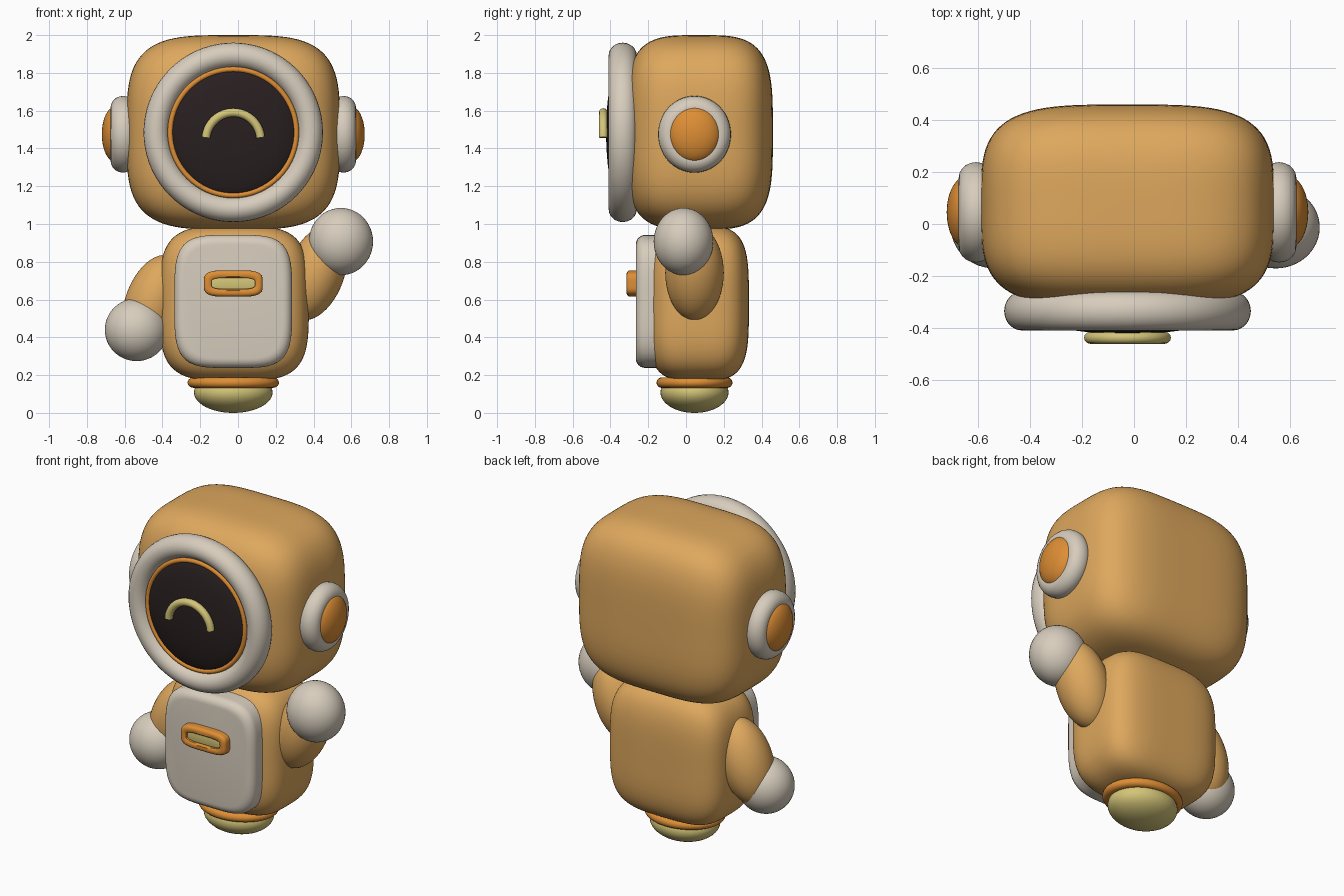
import bpy, bmesh
from math import sin, cos, pi, radians

default = bpy.data.objects.get("Cube")
if default:
    bpy.data.objects.remove(default, do_unlink=True)

MID = -0.025    # x of the symmetry plane
DEEP = 0.045    # y of the side parts and base


def material(name, rgb):
    m = bpy.data.materials.new(name)
    m.use_nodes = True
    m.diffuse_color = (*rgb, 1)
    m.node_tree.nodes["Principled BSDF"].inputs["Base Color"].default_value = (*rgb, 1)
    return m


TAN = material("tan shell", (0.73, 0.39, 0.11))
CREAM = material("cream", (0.68, 0.61, 0.51))
ORANGE = material("orange trim", (0.73, 0.27, 0.035))
DARK = material("dark screen", (0.022, 0.014, 0.014))
YELLOW = material("pale yellow", (0.66, 0.56, 0.19))


def finish(obj, name, mat):
    obj.name = name
    obj.data.materials.append(mat)
    bpy.ops.object.select_all(action="DESELECT")
    obj.select_set(True)
    bpy.context.view_layer.objects.active = obj
    bpy.ops.object.shade_smooth_by_angle(angle=radians(45))
    return obj


def from_bmesh(bm, name, mat):
    bmesh.ops.recalc_face_normals(bm, faces=bm.faces)
    mesh = bpy.data.meshes.new(name)
    bm.to_mesh(mesh)
    bm.free()
    obj = bpy.data.objects.new(name, mesh)
    bpy.context.collection.objects.link(obj)
    return finish(obj, name, mat)


def soft_box(name, mat, centre, half, n):
    """Cube swollen into a superellipsoid."""
    bm = bmesh.new()
    bmesh.ops.create_cube(bm, size=2)
    bmesh.ops.subdivide_edges(bm, edges=bm.edges[:], cuts=27, use_grid_fill=True)
    for v in bm.verts:
        norm = sum(abs(c) ** n for c in v.co) ** (1 / n)
        v.co = [m + h * c / norm for m, h, c in zip(centre, half, v.co)]
    return from_bmesh(bm, name, mat)


def slab(name, mat, x, z, a, b, n, profile, steps=72):
    """Rounded-rectangle loops facing the front; profile holds (inset, y)."""
    bm = bmesh.new()
    loops = []
    for inset, y in profile:
        loop = []
        for i in range(steps):
            c, s = cos(2 * pi * i / steps), sin(2 * pi * i / steps)
            norm = (abs(c) ** n + abs(s) ** n) ** (1 / n)
            loop.append(bm.verts.new((x + (a - inset) * c / norm, y,
                                      z + (b - inset) * s / norm)))
        loops.append(loop)
    for p, q in zip(loops, loops[1:]):
        for i in range(steps):
            j = (i + 1) % steps
            bm.faces.new((p[i], p[j], q[j], q[i]))
    bm.faces.new(loops[0])
    bm.faces.new(loops[-1])
    return from_bmesh(bm, name, mat)


def rounded(front, r, count=6):
    """Quarter-round edge ending flat at the given front."""
    angles = [i * pi / 2 / count for i in range(count + 1)]
    return [(r * (1 - cos(t)), front + r * (1 - sin(t))) for t in angles]


def ball(name, mat, centre, half, tilt=0):
    bpy.ops.mesh.primitive_uv_sphere_add(segments=48, ring_count=24, location=centre,
                                         rotation=(0, radians(tilt), 0))
    obj = bpy.context.object
    obj.scale = half
    return finish(obj, name, mat)


def ring(name, mat, centre, major, minor, scale=(1, 1, 1), turn=(0, 0, 0)):
    bpy.ops.mesh.primitive_torus_add(major_segments=72, minor_segments=20,
                                     major_radius=major, minor_radius=minor,
                                     location=centre,
                                     rotation=[radians(t) for t in turn])
    obj = bpy.context.object
    obj.scale = scale
    return finish(obj, name, mat)


# Head and body shells
soft_box("head", TAN, (MID, 0.07, 1.485), (0.565, 0.39, 0.515), 3.7)
soft_box("body", TAN, (MID + 0.005, 0.065, 0.58), (0.395, 0.268, 0.41), 3.8)

# Face: padded visor ring, trim, screen and smile
FACE_Z = 1.485
ring("visor_ring", CREAM, (MID, -0.335, FACE_Z), 0.407, 0.068, (1, 1, 1.1), (90, 0, 0))
ring("visor_trim", ORANGE, (MID, -0.372, FACE_Z), 0.334, 0.014, turn=(90, 0, 0))
ball("screen", DARK, (MID, -0.36, FACE_Z), (0.335, 0.063, 0.335))

curve = bpy.data.curves.new("smile", "CURVE")
curve.dimensions = "3D"
curve.bevel_depth = 0.023
curve.bevel_resolution = 4
curve.use_fill_caps = True
arc = curve.splines.new("POLY")
arc.points.add(32)
for i, point in enumerate(arc.points):
    t = radians(5) + radians(170) * i / 32
    point.co = (MID + 0.145 * cos(t), -0.438, 1.445 + 0.145 * sin(t), 1)
curve.materials.append(YELLOW)
bpy.context.collection.objects.link(bpy.data.objects.new("smile", curve))

# Ears, one on each side
for side, word in ((1, "left"), (-1, "right")):
    ring(word + "_ear_pad", CREAM, (MID + side * 0.583, DEEP, 1.475), 0.137, 0.062,
         (1.02, 0.97, 1.08), (0, 90, 0))
    ball(word + "_ear_cap", ORANGE, (MID + side * 0.622, DEEP, 1.475),
         (0.074, 0.137, 0.149))

# Chest plate and its framed light
slab("chest_plate", CREAM, MID, 0.59, 0.312, 0.352, 4.2,
     [(0, -0.04)] + rounded(-0.266, 0.05))
slab("light_frame", ORANGE, MID, 0.685, 0.156, 0.07, 4,
     [(0, -0.25)] + rounded(-0.315, 0.02) + [(0.034, -0.315), (0.04, -0.309), (0.04, -0.285)])
slab("chest_light", YELLOW, MID, 0.685, 0.118, 0.032, 4,
     [(0, -0.27)] + rounded(-0.298, 0.008, 3))

# Arms: left raised, right lowered
ball("left_arm", TAN, (0.413, DEEP, 0.742), (0.15, 0.155, 0.262), 20)
ball("left_hand", CREAM, (0.545, -0.013, 0.907), (0.17, 0.158, 0.178))
ball("right_arm", TAN, (-0.447, DEEP, 0.585), (0.15, 0.155, 0.262), 20)
ball("right_hand", CREAM, (-0.537, -0.013, 0.44), (0.168, 0.158, 0.166))

# Base: trim ring over a glowing bowl
ring("base_trim", ORANGE, (MID, DEEP, 0.16), 0.21, 0.032, (1, 0.83, 0.85))
ball("base_bowl", YELLOW, (MID, DEEP, 0.108), (0.208, 0.18, 0.108))
